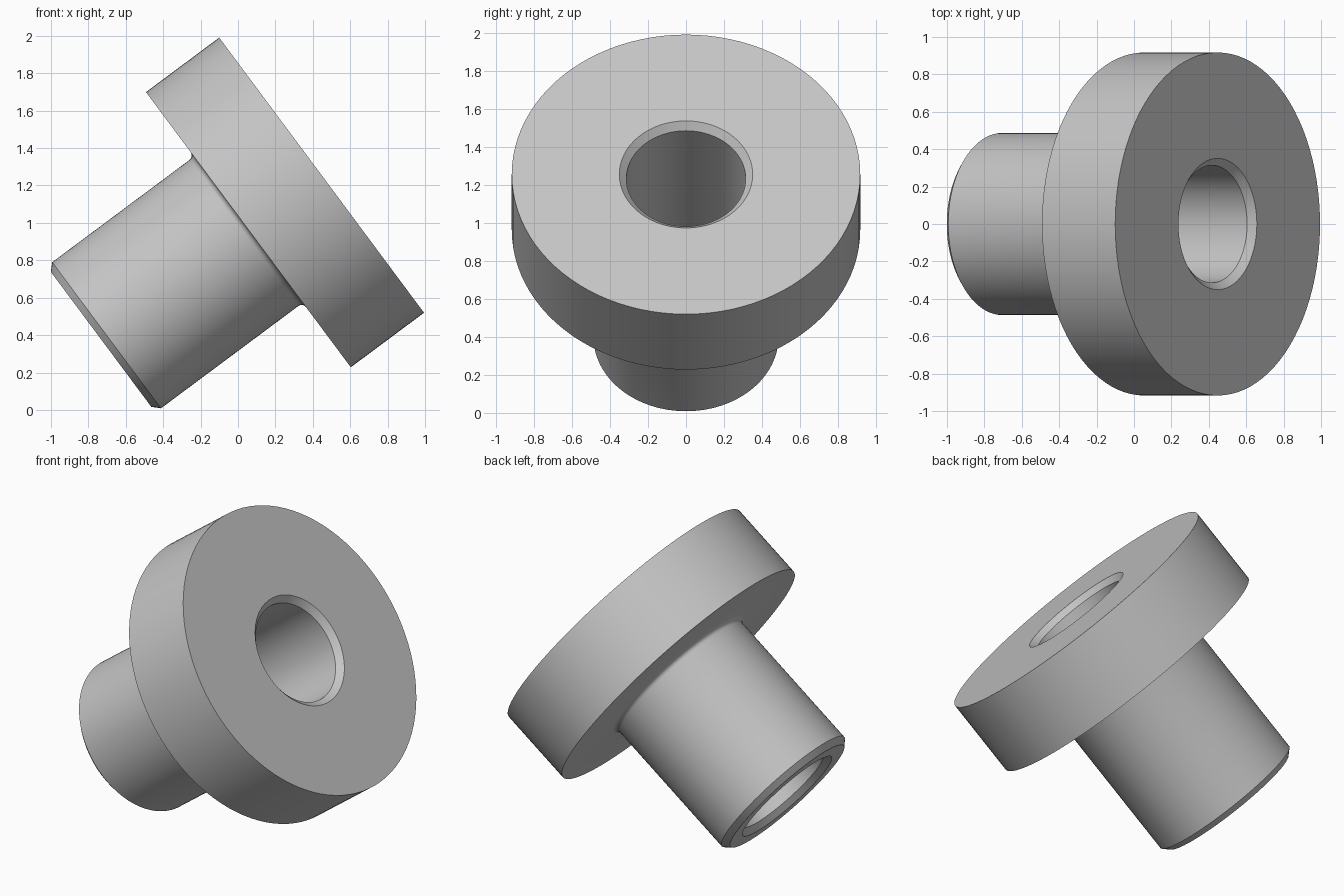
import bpy, bmesh, math
from mathutils import Vector, Matrix

if "Cube" in bpy.data.objects:
    bpy.data.objects.remove(bpy.data.objects["Cube"], do_unlink=True)

grey = bpy.data.materials.new("plain_grey")
grey.use_nodes = True
colour = (0.56, 0.56, 0.56, 1)
grey.diffuse_color = colour
grey.node_tree.nodes["Principled BSDF"].inputs["Base Color"].default_value = colour

SEGMENTS = 96
FLANGE_R, SHAFT_R, BORE_R = 0.917, 0.487, 0.314
FLANGE_T, LENGTH = 0.488, 1.47
CHAMFER, FILLET = 0.037, 0.03

# Fillet between the shaft and the underside of the flange
fillet = []
for i in range(6):
    a = math.radians(90 + 18 * i)
    fillet.append((SHAFT_R + FILLET + FILLET * math.cos(a),
                   -FLANGE_T - FILLET + FILLET * math.sin(a)))

# Closed section (radius, height along the axis), from the flange top face
profile = [(BORE_R + CHAMFER, 0), (FLANGE_R, 0), (FLANGE_R, -FLANGE_T)]
profile += fillet
profile += [(SHAFT_R, -LENGTH + CHAMFER), (SHAFT_R - CHAMFER, -LENGTH),
            (BORE_R + CHAMFER, -LENGTH), (BORE_R, -LENGTH + CHAMFER),
            (BORE_R, -CHAMFER)]

# Revolve the section into a ring of quads
bm = bmesh.new()
rings = []
for s in range(SEGMENTS):
    a = 2 * math.pi * s / SEGMENTS
    rings.append([bm.verts.new((r * math.cos(a), r * math.sin(a), h)) for r, h in profile])
n = len(profile)
for s in range(SEGMENTS):
    a, b = rings[s], rings[(s + 1) % SEGMENTS]
    for i in range(n):
        j = (i + 1) % n
        bm.faces.new((a[i], a[j], b[j], b[i]))
bmesh.ops.recalc_face_normals(bm, faces=bm.faces)

# Tilt the axis towards +x and place the flange top face
axis = Vector((0.802, 0, 0.597))
tilt = Matrix.Rotation(math.atan2(axis.x, axis.z), 4, 'Y')
bm.transform(Matrix.Translation((0.447, 0, 1.255)) @ tilt)

mesh = bpy.data.meshes.new("flanged_bushing")
bm.to_mesh(mesh)
bm.free()
mesh.materials.append(grey)
bushing = bpy.data.objects.new("flanged_bushing", mesh)
bpy.context.collection.objects.link(bushing)

bpy.ops.object.select_all(action='DESELECT')
bushing.select_set(True)
bpy.context.view_layer.objects.active = bushing
bpy.ops.object.shade_smooth_by_angle(angle=math.radians(30))
